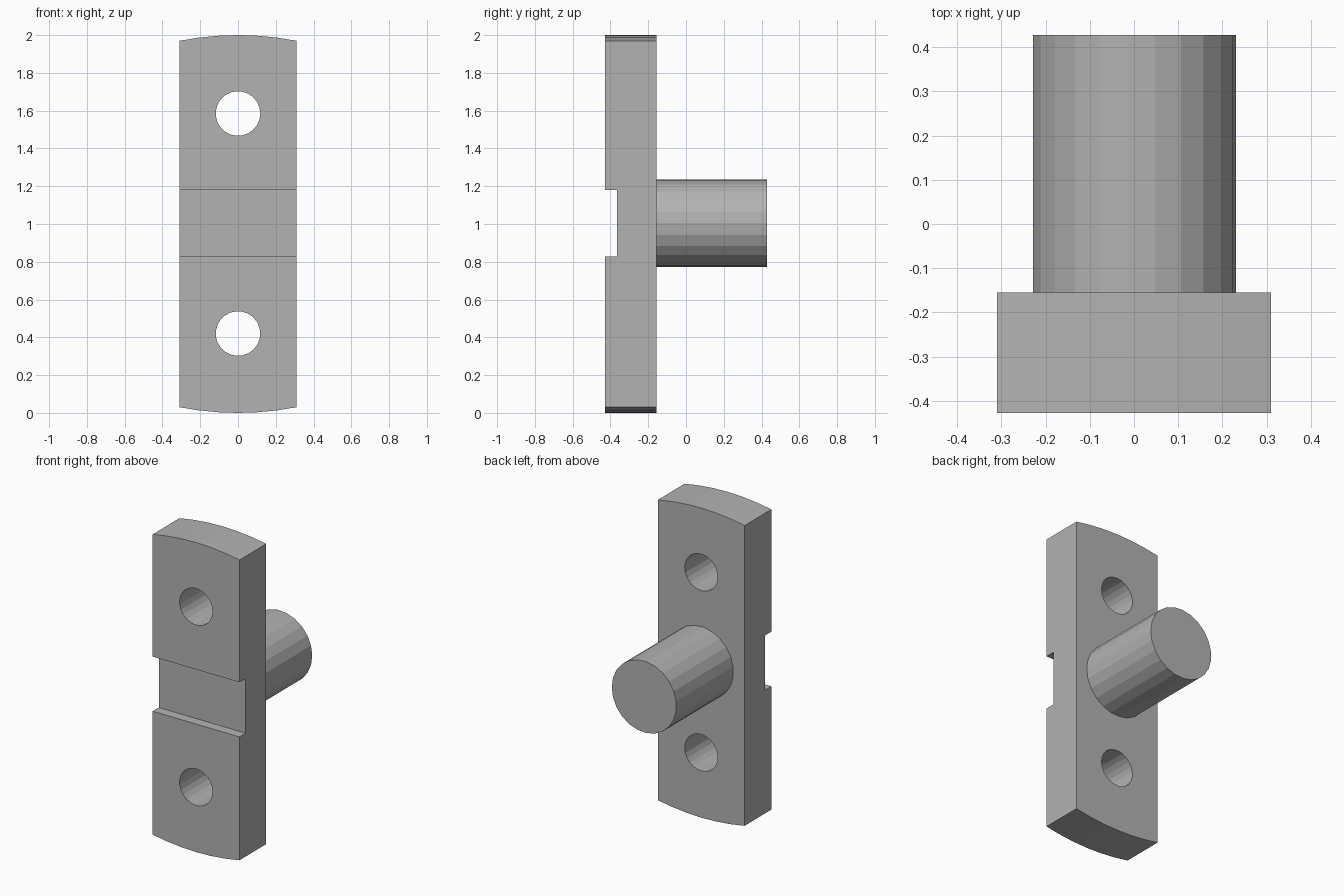
import bpy, bmesh, math
from mathutils import Matrix

cube = bpy.data.objects.get("Cube")
if cube:
    bpy.data.objects.remove(cube, do_unlink=True)

FRONT, BACK, PEG_END = -0.428, -0.155, 0.428   # y positions
MID, HALF_W, SAG = 1.0, 0.31, 0.03             # plate centre height, half width, end bulge
SIDES = 23

grey = bpy.data.materials.new("plain grey")
grey.use_nodes = True
colour = (0.45, 0.45, 0.45, 1)
grey.diffuse_color = colour
grey.node_tree.nodes["Principled BSDF"].inputs["Base Color"].default_value = colour


def extrude_profile(name, points, y0, y1):
    """Solid from an x-z outline, running from y0 to y1."""
    bm = bmesh.new()
    face = bm.faces.new([bm.verts.new((x, y0, z)) for x, z in points])
    new = bmesh.ops.extrude_face_region(bm, geom=[face])["geom"]
    moved = [v for v in new if isinstance(v, bmesh.types.BMVert)]
    bmesh.ops.translate(bm, verts=moved, vec=(0, y1 - y0, 0))
    bmesh.ops.recalc_face_normals(bm, faces=bm.faces)
    mesh = bpy.data.meshes.new(name)
    bm.to_mesh(mesh)
    bm.free()
    mesh.materials.append(grey)
    obj = bpy.data.objects.new(name, mesh)
    bpy.context.collection.objects.link(obj)
    return obj


def circle(radius, z):
    step = math.tau / SIDES
    return [(radius * math.cos(i * step), z + radius * math.sin(i * step)) for i in range(SIDES)]


def cut(target, cutter):
    cutter.hide_render = True
    mod = target.modifiers.new("cut", "BOOLEAN")
    mod.operation, mod.solver, mod.object = "DIFFERENCE", "EXACT", cutter
    bpy.context.view_layer.objects.active = target
    bpy.ops.object.modifier_apply(modifier=mod.name)
    bpy.data.objects.remove(cutter, do_unlink=True)


# Plate with shallow arcs at top and bottom
radius = (HALF_W ** 2 + SAG ** 2) / (2 * SAG)
span = math.asin(HALF_W / radius)
arc = [(radius * math.sin(a), radius * (math.cos(a) - 1) + 1)
       for a in (span * (1 - i / 3) for i in range(7))]
outline = [(x, MID + z) for x, z in arc] + [(-x, MID - z) for x, z in arc]
plate = extrude_profile("plate", outline, FRONT, BACK)

# Two bolt holes
for z in (0.42, 1.585):
    cut(plate, extrude_profile("hole_cutter", circle(0.118, z), FRONT - 0.1, BACK + 0.1))

# Groove across the front
groove = [(-0.5, 0.827), (0.5, 0.827), (0.5, 1.18), (-0.5, 1.18)]
cut(plate, extrude_profile("groove_cutter", groove, FRONT - 0.1, -0.365))

# Round peg at the back
extrude_profile("peg", circle(0.231, 1.004), BACK - 0.01, PEG_END)
